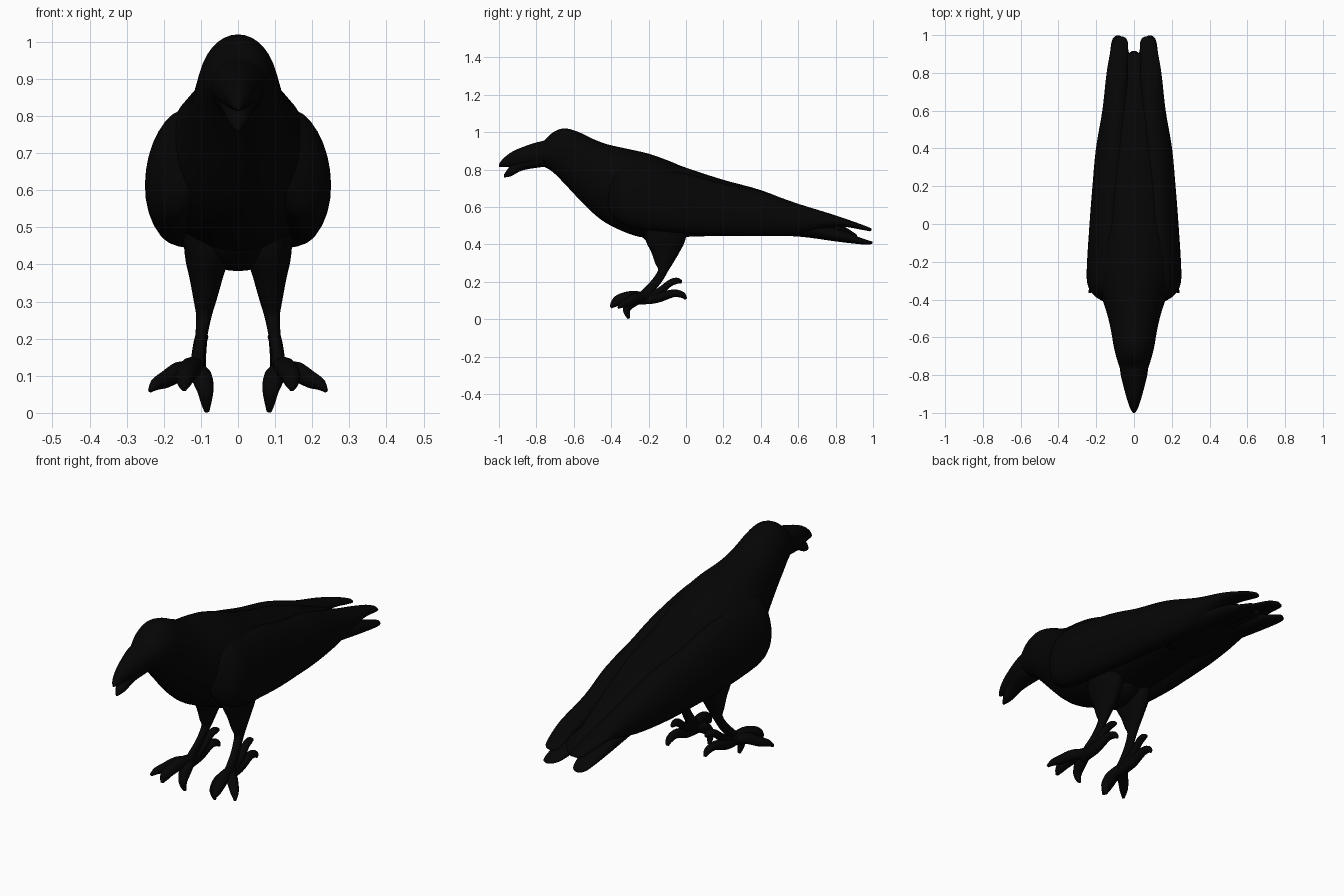
import bpy, bmesh, math
from mathutils import Vector

black = bpy.data.materials.new("matte black plumage")
black.diffuse_color = (0.0015, 0.0015, 0.0015, 1)


def smooth_rows(rows, steps=4):
    """Catmull-Rom interpolation of tuples of numbers."""
    out = []
    for i in range(len(rows) - 1):
        a, b, c, d = rows[max(i - 1, 0)], rows[i], rows[i + 1], rows[min(i + 2, len(rows) - 1)]
        for k in range(steps):
            t = k / steps
            out.append([q + 0.5 * t * (r - p + t * (2 * p - 5 * q + 4 * r - s + t * (3 * (q - r) + s - p)))
                        for p, q, r, s in zip(a, b, c, d)])
    out.append(list(rows[-1]))
    return out


def skin(name, rings, n):
    """rings: (centre, u axis, v axis) ellipses joined into one closed smooth surface."""
    bm = bmesh.new()
    loops = []
    for c, u, v in rings:
        loops.append([bm.verts.new(c + u * math.cos(math.tau * k / n) + v * math.sin(math.tau * k / n))
                      for k in range(n)])
    for a, b in zip(loops, loops[1:]):
        for k in range(n):
            bm.faces.new((a[k], a[(k + 1) % n], b[(k + 1) % n], b[k]))
    bm.faces.new(loops[0])
    bm.faces.new(loops[-1])
    bmesh.ops.recalc_face_normals(bm, faces=bm.faces)
    for f in bm.faces:
        f.smooth = True
    me = bpy.data.meshes.new(name)
    bm.to_mesh(me)
    bm.free()
    me.materials.append(black)
    ob = bpy.data.objects.new(name, me)
    bpy.context.collection.objects.link(ob)
    return ob


def profile(name, rows, n=36):
    """rows along y: (y, half width, top z, bottom z)."""
    skin(name, [(Vector((0, y, (t + b) / 2)), Vector((max(w, .002), 0, 0)),
                 Vector((0, 0, max((t - b) / 2, .002)))) for y, w, t, b in smooth_rows(rows)], n)


def side_loft(name, rows, s, lean=0.0, n=28):
    """rows along y: (x, y, z, half thickness, half height), s = side."""
    skin(name, [(Vector((s * x, y, z)), Vector((s * max(rx, .002), 0, 0)),
                 Vector((-s * lean * rz, 0, max(rz, .002)))) for x, y, z, rx, rz in smooth_rows(rows)], n)


def tube(name, rows, s, n=12):
    """rows: (x, y, z, radius) round tube following its path."""
    pts = smooth_rows([(s * x, y, z, r) for x, y, z, r in rows])
    rings = []
    for i, p in enumerate(pts):
        d = Vector(pts[min(i + 1, len(pts) - 1)][:3]) - Vector(pts[max(i - 1, 0)][:3])
        u = d.cross(Vector((1, 0, 0))).normalized()
        v = d.cross(u).normalized()
        rings.append((Vector(p[:3]), u * p[3], v * p[3]))
    skin(name, rings, n)


# Head, neck, belly and rump in one body
profile("body", [
    (-.83, .055, .925, .84), (-.76, .076, .955, .815), (-.71, .092, 1.0, .785), (-.65, .107, 1.02, .725),
    (-.58, .119, 1.003, .65), (-.5, .136, .965, .57), (-.42, .16, .935, .51), (-.3, .2, .908, .455),
    (-.2, .21, .885, .432), (-.1, .208, .85, .425), (0, .2, .81, .44), (.2, .182, .745, .445),
    (.4, .16, .69, .445), (.6, .135, .61, .445), (.8, .1, .52, .435), (.88, .055, .475, .425),
    (.915, .012, .45, .43)])

# Feathered belly between the thighs
profile("lower_belly", [(-.25, .02, .5, .46), (-.2, .08, .5, .41), (-.12, .1, .5, .382),
                        (-.05, .08, .5, .4), (.01, .02, .5, .45)], 24)

# Slightly open beak
profile("upper_beak", [
    (-1, .004, .828, .815), (-.985, .016, .85, .813), (-.95, .03, .882, .815), (-.9, .045, .91, .812),
    (-.8, .07, .945, .812), (-.72, .078, .96, .82)], 24)
profile("lower_beak", [
    (-.972, .006, .775, .758), (-.955, .018, .8, .76), (-.93, .03, .828, .767),
    (-.87, .045, .86, .797), (-.76, .065, .88, .815)], 24)

for s, side in ((1, "right"), (-1, "left")):
    # Folded wing ending in a long tip
    side_loft(side + "_wing", [
        (.12, -.42, .67, .02, .06), (.142, -.385, .665, .06, .12), (.155, -.335, .66, .084, .15),
        (.158, -.25, .65, .09, .168), (.152, 0, .618, .081, .16), (.138, .2, .588, .08, .138),
        (.12, .4, .565, .08, .12), (.1, .6, .535, .067, .082), (.09, .8, .525, .055, .03),
        (.075, .94, .492, .044, .014), (.07, .98, .48, .03, .01), (.068, .993, .48, .008, .004)], s, .13)
    # Lower tail feathers
    side_loft(side + "_tail_feather", [
        (.06, .35, .5, .06, .05), (.066, .6, .485, .07, .043), (.073, .8, .452, .062, .036),
        (.078, .93, .419, .046, .018), (.083, .98, .41, .03, .01), (.085, .998, .41, .008, .005)], s)
    # Thigh and shank, cut in level rings
    leg = [(.09, -.11, .55, .06, .12), (.084, -.11, .43, .06, .108), (.086, -.11, .36, .044, .076),
           (.089, -.117, .3, .03, .048), (.092, -.122, .26, .021, .028), (.1, -.16, .2, .016, .031),
           (.108, -.205, .15, .018, .035), (.11, -.235, .115, .02, .035), (.11, -.24, .09, .012, .02)]
    skin(side + "_leg", [(Vector((s * x, y, z)), Vector((s * rx, 0, 0)), Vector((0, ry, 0)))
                         for x, y, z, rx, ry in smooth_rows(leg)], 20)
    # Curled toes with claws
    toes = {
        "middle_toe": [(.11, -.2, .12, .022), (.125, -.29, .122, .029), (.14, -.355, .105, .028),
                       (.145, -.385, .082, .02), (.145, -.402, .062, .006)],
        "outer_toe": [(.11, -.22, .115, .022), (.155, -.27, .112, .027), (.195, -.31, .09, .023),
                      (.22, -.34, .078, .017), (.237, -.362, .06, .006)],
        "inner_toe": [(.11, -.22, .115, .022), (.097, -.28, .095, .028), (.088, -.315, .06, .022),
                      (.086, -.315, .03, .015), (.084, -.305, .004, .007)],
        "hind_toe": [(.11, -.25, .1, .022), (.112, -.16, .112, .026), (.11, -.07, .138, .021),
                     (.107, -.02, .13, .017), (.105, 0, .108, .007)],
        "hind_side_toe": [(.108, -.22, .105, .022), (.106, -.14, .15, .02), (.101, -.085, .193, .018),
                          (.097, -.05, .205, .017), (.095, -.022, .2, .008)],
    }
    for name, rows in toes.items():
        tube(side + "_" + name, rows, s)
